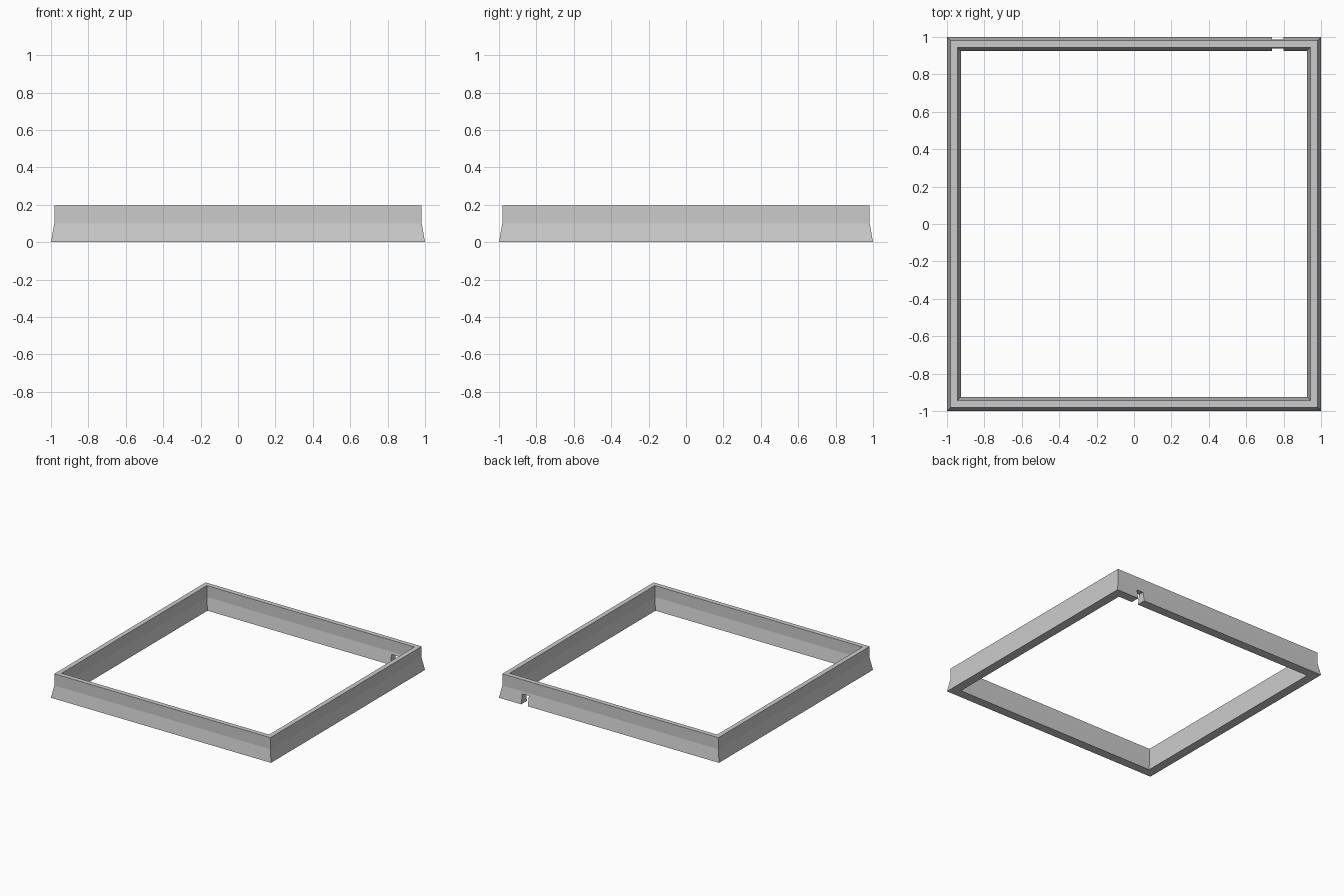
import bpy
import bmesh

cube = bpy.data.objects.get("Cube")
if cube:
    bpy.data.objects.remove(cube, do_unlink=True)

# Material
grey = bpy.data.materials.new("light grey")
grey.use_nodes = True
colour = (0.6, 0.6, 0.6, 1)
grey.diffuse_color = colour
grey.node_tree.nodes["Principled BSDF"].inputs["Base Color"].default_value = colour


def add_object(name, bm):
    bmesh.ops.recalc_face_normals(bm, faces=bm.faces)
    mesh = bpy.data.meshes.new(name)
    bm.to_mesh(mesh)
    bm.free()
    mesh.materials.append(grey)
    obj = bpy.data.objects.new(name, mesh)
    bpy.context.collection.objects.link(obj)
    return obj


# Square frame: wall section (half-width, height) swept with mitred corners
section = [(1, 0), (0.982, 0.1), (0.982, 0.195),
           (0.943, 0.195), (0.943, 0.1), (0.925, 0)]
corners = [(1, 1), (-1, 1), (-1, -1), (1, -1)]
bm = bmesh.new()
rings = [[bm.verts.new((sx * r, sy * r, z)) for sx, sy in corners]
         for r, z in section]
for i, ring in enumerate(rings):
    following = rings[(i + 1) % len(rings)]
    for j in range(4):
        k = (j + 1) % 4
        bm.faces.new((ring[j], ring[k], following[k], following[j]))
frame = add_object("square_frame", bm)

# Cable notch through the foot of the back wall
bm = bmesh.new()
bmesh.ops.create_cube(bm, size=1)
bmesh.ops.scale(bm, vec=(0.06, 0.2, 0.16), verts=bm.verts)
cutter = add_object("notch_cutter", bm)
cutter.location = (0.768, 0.96, 0)
cutter.hide_render = True
cutter.hide_viewport = False

notch = frame.modifiers.new("notch", 'BOOLEAN')
notch.operation = 'DIFFERENCE'
notch.solver = 'EXACT'
notch.object = cutter
bpy.context.view_layer.objects.active = frame
bpy.ops.object.modifier_apply(modifier=notch.name)
bpy.data.objects.remove(cutter, do_unlink=True)
